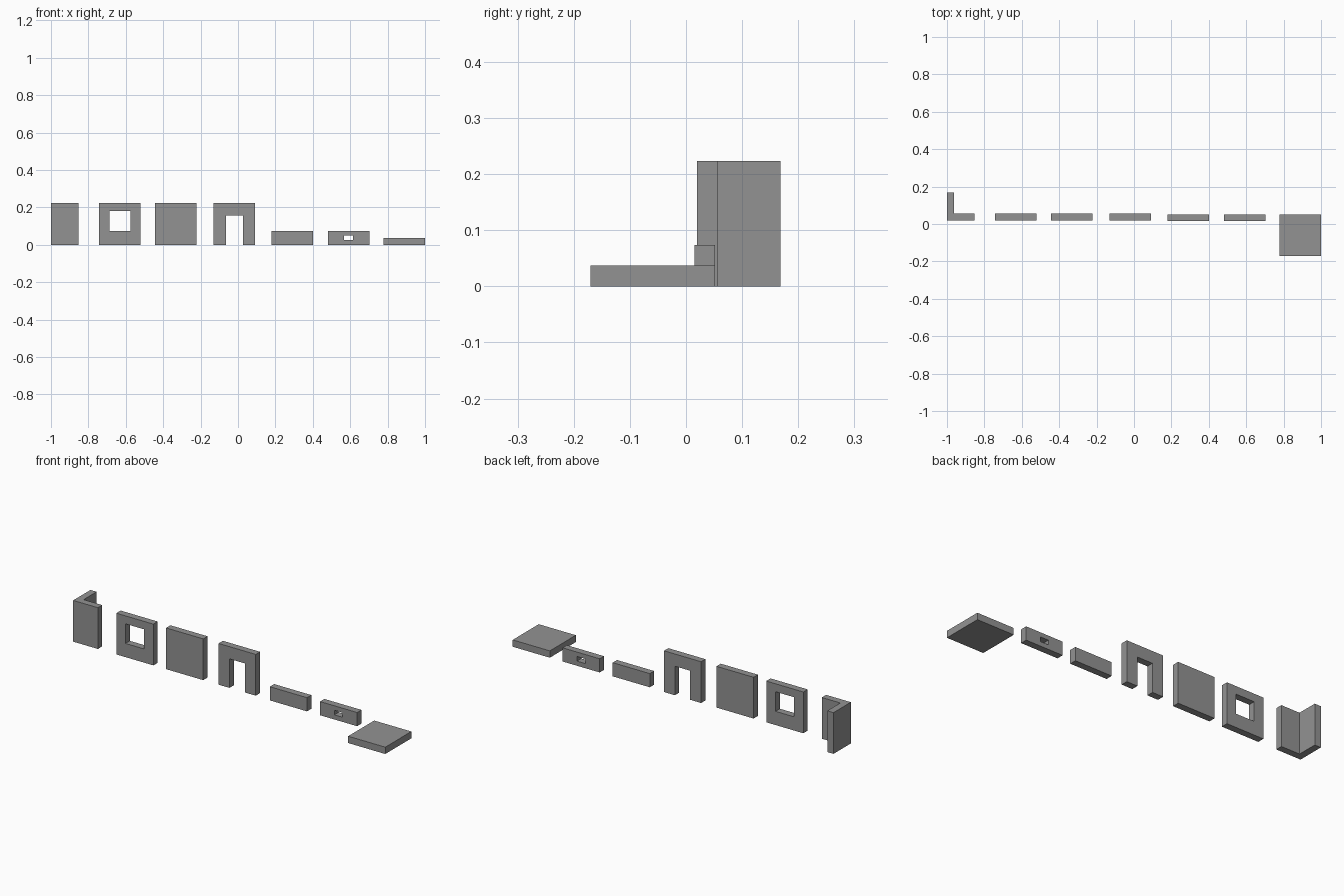
import bpy, bmesh
from mathutils import Vector

cube = bpy.data.objects.get("Cube")
if cube:
    bpy.data.objects.remove(cube, do_unlink=True)

grey = bpy.data.materials.new("plain grey")
grey.use_nodes = True
grey.diffuse_color = (0.29, 0.29, 0.29, 1)
grey.node_tree.nodes["Principled BSDF"].inputs["Base Color"].default_value = grey.diffuse_color

W, H, T = 0.222, 0.223, 0.037      # tile width, wall height, thickness
LOW = 2 * T                        # low wall height
TALL_Y, LOW_Y = 0.02, 0.015        # front faces of tall and low walls


def prism(name, polygons, direction):
    """Extrude flat polygons that share edges into one solid."""
    bm = bmesh.new()
    faces = [bm.faces.new([bm.verts.new(p) for p in poly]) for poly in polygons]
    bmesh.ops.remove_doubles(bm, verts=bm.verts, dist=1e-5)
    result = bmesh.ops.extrude_face_region(bm, geom=bm.faces[:], use_keep_orig=True)
    moved = [g for g in result["geom"] if isinstance(g, bmesh.types.BMVert)]
    bmesh.ops.translate(bm, verts=moved, vec=Vector(direction))
    bmesh.ops.recalc_face_normals(bm, faces=bm.faces)
    mesh = bpy.data.meshes.new(name)
    bm.to_mesh(mesh)
    bm.free()
    mesh.materials.append(grey)
    obj = bpy.data.objects.new(name, mesh)
    bpy.context.collection.objects.link(obj)
    return obj


def rect(x0, x1, z0, z1, y):
    return [(x0, y, z0), (x1, y, z0), (x1, y, z1), (x0, y, z1)]


def wall(name, x, y, height):
    prism(name, [rect(x, x + W, 0, height, y)], (0, T, 0))


def window_wall(name, x, y, height, hole_w, z0, z1):
    """Wall with a centred rectangular opening, as a ring of four faces."""
    mid = x + W / 2
    outer = rect(x, x + W, 0, height, y)
    inner = rect(mid - hole_w / 2, mid + hole_w / 2, z0, z1, y)
    ring = [[outer[i], outer[(i + 1) % 4], inner[(i + 1) % 4], inner[i]] for i in range(4)]
    prism(name, ring, (0, T, 0))


# Corner wall: L-shaped plan raised to wall height
s, y = 0.148, TALL_Y
plan = [(-1, y), (s - 1, y), (s - 1, y + T), (T - 1, y + T), (T - 1, y + s), (-1, y + s)]
prism("corner_wall", [[(px, py, 0) for px, py in plan]], (0, 0, H))

# Tall walls
window_wall("window_wall", -0.742, TALL_Y, H, 0.111, LOW, 0.18)
wall("plain_wall", -0.444, TALL_Y, H)

# Door wall: arch-shaped outline with an open foot
x, mid, d, top = -0.13, -0.019, 0.046, 0.157
outline = [(x, 0), (mid - d, 0), (mid - d, top), (mid + d, top),
           (mid + d, 0), (x + W, 0), (x + W, H), (x, H)]
prism("door_wall", [[(px, TALL_Y, pz) for px, pz in outline]], (0, T, 0))

# Low walls
wall("low_wall", 0.18, LOW_Y, LOW)
window_wall("low_wall_with_slot", 0.48, LOW_Y, LOW, 0.05, 0.025, 0.05)

# Floor slab
prism("floor_slab", [[(1 - W, -0.17, 0), (1, -0.17, 0), (1, 0.052, 0), (1 - W, 0.052, 0)]], (0, 0, T))
